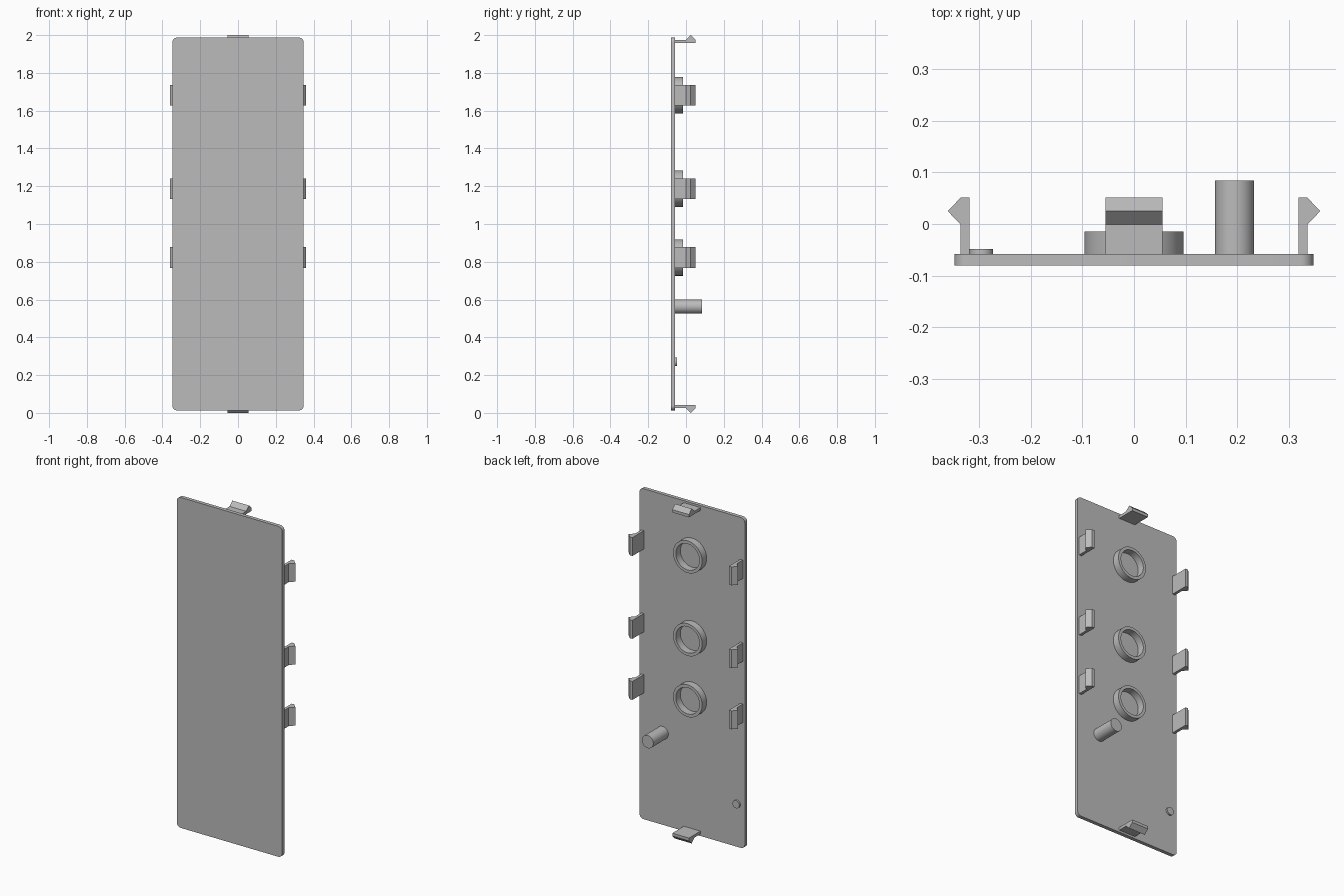
import bpy, bmesh
from math import pi
from mathutils import Matrix, Vector

cube = bpy.data.objects.get("Cube")
if cube:
    bpy.data.objects.remove(cube, do_unlink=True)

GREY = (0.5, 0.5, 0.5, 1)
grey = bpy.data.materials.new("grey_plastic")
grey.use_nodes = True
grey.diffuse_color = GREY
grey.node_tree.nodes["Principled BSDF"].inputs["Base Color"].default_value = GREY

BACK = -0.058    # inner surface of the panel
EMBED = 0.004    # depth to which parts sink into the panel


def finish(name, bm, smooth=False):
    bmesh.ops.recalc_face_normals(bm, faces=bm.faces)
    mesh = bpy.data.meshes.new(name)
    bm.to_mesh(mesh)
    bm.free()
    mesh.materials.append(grey)
    obj = bpy.data.objects.new(name, mesh)
    bpy.context.collection.objects.link(obj)
    if smooth:
        bpy.ops.object.select_all(action='DESELECT')
        obj.select_set(True)
        bpy.context.view_layer.objects.active = obj
        bpy.ops.object.shade_smooth_by_angle(angle=pi / 6)
    return obj


def extrude(bm, points, offset):
    face = bm.faces.new([bm.verts.new(p) for p in points])
    new = bmesh.ops.extrude_face_region(bm, geom=[face])["geom"]
    verts = [v for v in new if isinstance(v, bmesh.types.BMVert)]
    bmesh.ops.translate(bm, verts=verts, vec=offset)


def lathe(name, profile, x, z):
    """Spin a (radius, y) profile about an axis along y."""
    bm = bmesh.new()
    verts = [bm.verts.new((r, y, 0)) for r, y in profile]
    edges = [bm.edges.new(pair) for pair in zip(verts, verts[1:])]
    bmesh.ops.spin(bm, geom=verts + edges, cent=(0, 0, 0), axis=(0, 1, 0),
                   angle=2 * pi, steps=48)
    bmesh.ops.remove_doubles(bm, verts=bm.verts, dist=1e-5)
    bmesh.ops.translate(bm, verts=bm.verts, vec=(x, 0, z))
    return finish(name, bm, True)


# Thin panel with rounded corners
bm = bmesh.new()
bmesh.ops.create_cube(bm, size=1)
bmesh.ops.scale(bm, verts=bm.verts, vec=(0.696, 0.022, 1.974))
bmesh.ops.translate(bm, verts=bm.verts, vec=(0, -0.069, 1))
corners = [e for e in bm.edges
           if abs(e.verts[0].co.y - e.verts[1].co.y) > 0.01]
bmesh.ops.bevel(bm, geom=corners, offset=0.026, segments=8, profile=0.5,
                affect='EDGES')
finish("panel", bm, True)

# Snap clips: outward distance from the stem's inner face, then depth
CLIP = [(0, BACK - EMBED), (0.017, BACK - EMBED), (0.017, -0.001),
        (0.042, 0.025), (0.017, 0.051), (0, 0.051)]


def clip(name, root, out):
    out = Vector(out)
    along = out.cross(Vector((0, 1, 0))) * 0.055
    bm = bmesh.new()
    points = [Vector(root) + out * d + Vector((0, y, 0)) - along for d, y in CLIP]
    extrude(bm, points, along * 2)
    finish(name, bm)


heights = {"lower": 0.822, "middle": 1.187, "upper": 1.682}
for level, z in heights.items():
    for side, s in (("left", 1), ("right", -1)):
        clip(f"{level}_{side}_clip", (0.319 * s, 0, z), (s, 0, 0))
    # Raised ring between each pair of side clips
    lathe(f"{level}_ring", [(0.096, BACK - EMBED), (0.096, -0.015),
                            (0.078, -0.015), (0.078, BACK - EMBED)], 0, z)
clip("top_clip", (0, 0, 1.958), (0, 0, 1))
clip("bottom_clip", (0, 0, 0.042), (0, 0, -1))

# Round post and small locating stud
for name, r, tip, x, z in (("post", 0.038, 0.084, 0.195, 0.563),
                           ("stud", 0.023, -0.048, -0.296, 0.27)):
    lathe(name, [(0, BACK - EMBED), (r, BACK - EMBED), (r, tip), (0, tip)], x, z)
